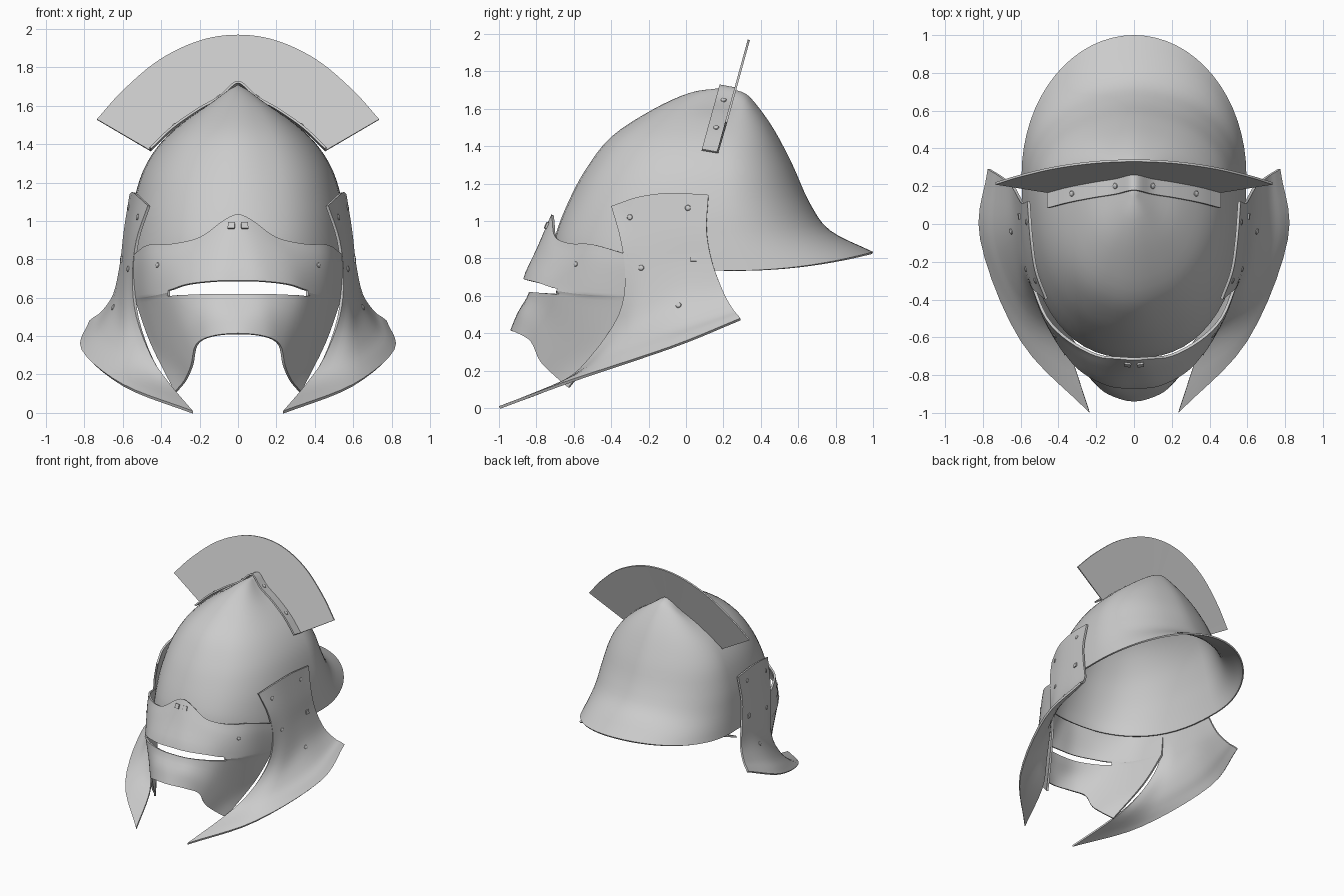
import bpy, bmesh, math
from mathutils import Vector
from mathutils.bvhtree import BVHTree

if "Cube" in bpy.data.objects:
    bpy.data.objects.remove(bpy.data.objects["Cube"])

steel = bpy.data.materials.new("grey steel")
steel.use_nodes = True
colour = (0.6, 0.6, 0.6, 1)
steel.diffuse_color = colour
steel.node_tree.nodes["Principled BSDF"].inputs["Base Color"].default_value = colour


def spline(points, steps):
    """Smooth curve through tuples of any length."""
    if steps == 1:
        return list(points)
    out = []
    last = len(points) - 1
    for i in range(last):
        b, c = points[i], points[i + 1]
        a = points[i - 1] if i else [2 * p - q for p, q in zip(b, c)]
        d = points[i + 2] if i + 2 <= last else [2 * q - p for p, q in zip(b, c)]
        for k in range(steps):
            t = k / steps
            out.append(tuple(
                q + t / 2 * (r - p + t * (2 * p - 5 * q + 4 * r - s + t * (3 * (q - r) + s - p)))
                for p, q, r, s in zip(a, b, c, d)))
    return out + [tuple(points[last])]


def loft(rows, across, down):
    """Resample a net of control points in both directions."""
    rows = [spline(row, across) for row in rows]
    columns = [spline(column, down) for column in zip(*rows)]
    return list(zip(*columns))


def both_sides(row):
    return [(-x, y, z) for x, y, z in row[:0:-1]] + list(row)


def finish(obj):
    bpy.ops.object.select_all(action="DESELECT")
    obj.select_set(True)
    bpy.context.view_layer.objects.active = obj
    for modifier in list(obj.modifiers):
        bpy.ops.object.modifier_apply(modifier=modifier.name)
    bpy.ops.object.shade_smooth_by_angle(angle=math.radians(35))


def add_object(name, bm):
    mesh = bpy.data.meshes.new(name)
    bm.to_mesh(mesh)
    bm.free()
    mesh.materials.append(steel)
    obj = bpy.data.objects.new(name, mesh)
    bpy.context.collection.objects.link(obj)
    return obj


def sheet(name, net, thickness, keep=lambda i, j: True):
    """Turn a net of points into a plate; returns its surface for placing rivets."""
    bm = bmesh.new()
    grid = [[bm.verts.new(p) for p in row] for row in net]
    for i in range(len(grid) - 1):
        for j in range(len(grid[0]) - 1):
            if keep(i, j):
                bm.faces.new((grid[i][j], grid[i][j + 1], grid[i + 1][j + 1], grid[i + 1][j]))
    bmesh.ops.remove_doubles(bm, verts=bm.verts, dist=0.0005)
    bm.normal_update()
    middle = Vector((0, 0, 0.9))
    if sum((f.calc_center_median() - middle).dot(f.normal) * f.calc_area() for f in bm.faces) < 0:
        bmesh.ops.reverse_faces(bm, faces=bm.faces)
    surface = BVHTree.FromBMesh(bm)
    obj = add_object(name, bm)
    solid = obj.modifiers.new("thickness", "SOLIDIFY")
    solid.thickness = thickness
    solid.offset = -1
    finish(obj)
    return surface


def stud(name, point, normal, size=0.016, square=False):
    bm = bmesh.new()
    if square:
        bmesh.ops.create_cube(bm, size=2)
    else:
        bmesh.ops.create_uvsphere(bm, u_segments=10, v_segments=6, radius=1)
    bmesh.ops.scale(bm, vec=(size, size, size * 0.5), verts=bm.verts)
    obj = add_object(name, bm)
    obj.location = point
    obj.rotation_euler = Vector(normal).to_track_quat("Z", "Y").to_euler()
    finish(obj)


# Skull: each level is front y, z; side y, half width, z; back y, z
levels = [
    (0.18, 1.71, 0.18, 0, 1.71, 0.18, 1.71),
    (0.02, 1.685, 0.2, 0.12, 1.62, 0.30, 1.69),
    (-0.18, 1.595, 0.2, 0.26, 1.535, 0.37, 1.63),
    (-0.40, 1.45, 0.2, 0.40, 1.41, 0.47, 1.49),
    (-0.54, 1.27, 0.2, 0.495, 1.26, 0.57, 1.30),
    (-0.63, 1.10, 0.2, 0.55, 1.07, 0.66, 1.10),
    (-0.69, 0.95, 0.22, 0.575, 0.90, 0.77, 0.95),
    (-0.71, 0.85, 0.26, 0.595, 0.735, 1.0, 0.835),
]


def skull_ring(level, ridge, count=64):
    front_y, front_z, side_y, width, side_z, back_y, back_z = level
    ring = []
    for k in range(count + 1):
        angle = math.tau * k / count
        c, s = math.cos(angle), math.sin(angle)
        end_y, end_z, power = (front_y, front_z, 0.84) if c > 0 else (back_y, back_z, 1)
        dip = 1 - ridge * min(1, abs(s) / 0.28)
        x = math.copysign(width * abs(s) ** power, s)
        y = side_y + (end_y - side_y) * abs(c) ** power * dip
        ring.append((x, y, side_z + (end_z - side_z) * c * c))
    return ring


fine = spline(levels, 4)
sheet("skull", [skull_ring(l, 0.05 * (1 - i / (len(fine) - 1))) for i, l in enumerate(fine)], 0.012)

# Visor: rows run from the brow down to the jaw, centre to side
visor_rows = [
    [(0, -.72, 1.035), (.08, -.715, 1.0), (.2, -.70, .915), (.35, -.62, .88), (.47, -.5, .875), (.55, -.31, .82)],
    [(0, -.795, .86), (.11, -.785, .85), (.25, -.73, .82), (.38, -.63, .79), (.48, -.5, .78), (.55, -.31, .74)],
    [(0, -.87, .69), (.13, -.86, .687), (.27, -.79, .67), (.365, -.69, .638), (.47, -.52, .62), (.54, -.31, .61)],
    [(0, -.84, .62), (.13, -.83, .62), (.27, -.77, .615), (.365, -.69, .607), (.46, -.52, .58), (.53, -.32, .57)],
    [(0, -.9, .51), (.14, -.875, .51), (.25, -.80, .46), (.32, -.70, .4), (.4, -.55, .36), (.455, -.43, .36)],
    [(0, -.94, .415), (.14, -.90, .40), (.22, -.83, .355), (.245, -.78, .25), (.28, -.70, .17), (.33, -.63, .11)],
]
step = 4
centre = 5 * step


def outside_slit(i, j):
    in_band = 2 * step <= i < 3 * step
    return not (in_band and abs(j + 0.5 - centre) < 3 * step)


visor_net = loft([both_sides(r) for r in visor_rows], step, step)
visor = sheet("visor", visor_net, 0.015, outside_slit)
forward = Vector((0, 1, 0))
for side in (-1, 1):
    for name, x, z, size, square in (("brow_stud", .034, .975, .018, True),
                                     ("visor_rivet", .42, .77, .014, False)):
        hit, normal, *_ = visor.ray_cast(Vector((side * x, -2, z)), forward)
        if hit:
            stud(name, hit, normal, size, square)

# Cheek plates: rows run from the top down to the flared skirt, front to back
cheek_rows = [
    [(.47, -.40, 1.08), (.525, -.25, 1.13), (.55, -.08, 1.15), (.565, .12, 1.14)],
    [(.53, -.35, .9), (.565, -.2, .92), (.585, -.05, .93), (.595, .11, .95)],
    [(.55, -.325, .7), (.585, -.2, .72), (.605, -.03, .75), (.615, .14, .78)],
    [(.53, -.36, .5), (.60, -.25, .5), (.64, -.03, .58), (.65, .2, .62)],
    [(.45, -.5, .29), (.60, -.38, .33), (.71, -.08, .43), (.71, .25, .53)],
    [(.35, -.66, .145), (.60, -.50, .225), (.775, -.09, .365), (.75, .275, .5)],
    [(.235, -1.0, .01), (.60, -.62, .15), (.815, -.08, .33), (.775, .29, .48)],
]
for side, label in ((1, "left"), (-1, "right")):
    rows = [[(side * x, y, z) for x, y, z in row] for row in cheek_rows]
    cheek = sheet(label + "_cheek_plate", loft(rows, 5, 4), 0.015)
    for y, z in ((-.30, 1.02), (.01, 1.07), (-.24, .75), (.04, .8), (-.04, .55)):
        hit, normal, *_ = cheek.ray_cast(Vector((side * 2, y, z)), Vector((-side, 0, 0)))
        if hit:
            stud(label + "_cheek_rivet", hit, normal, 0.016, y == .04)

# Crest: leaning fan with a flange folded forward over the skull
outer = [(0, 1.97), (.2, 1.94), (.41, 1.84), (.6, 1.68), (.735, 1.53)]
inner = [(0, 1.715), (.1, 1.637), (.22, 1.567), (.35, 1.475), (.46, 1.37)]


def lean(z):
    return 0.165 + (z - 1.37) * 0.275


fan_edge = [(x, lean(z), z) for x, z in outer]
fold = [(x, lean(z), z) for x, z in inner]
lip = [(x, y - 0.08, z + 0.015) for x, y, z in fold]
sheet("crest", loft([both_sides(r) for r in (fan_edge, fold, lip)], 6, 1), 0.012)
for side in (-1, 1):
    for x, z in ((.1, 1.647), (.33, 1.5)):
        stud("crest_rivet", (side * x, lean(z) - 0.04, z), (side * 0.6, -0.1, 0.8))
